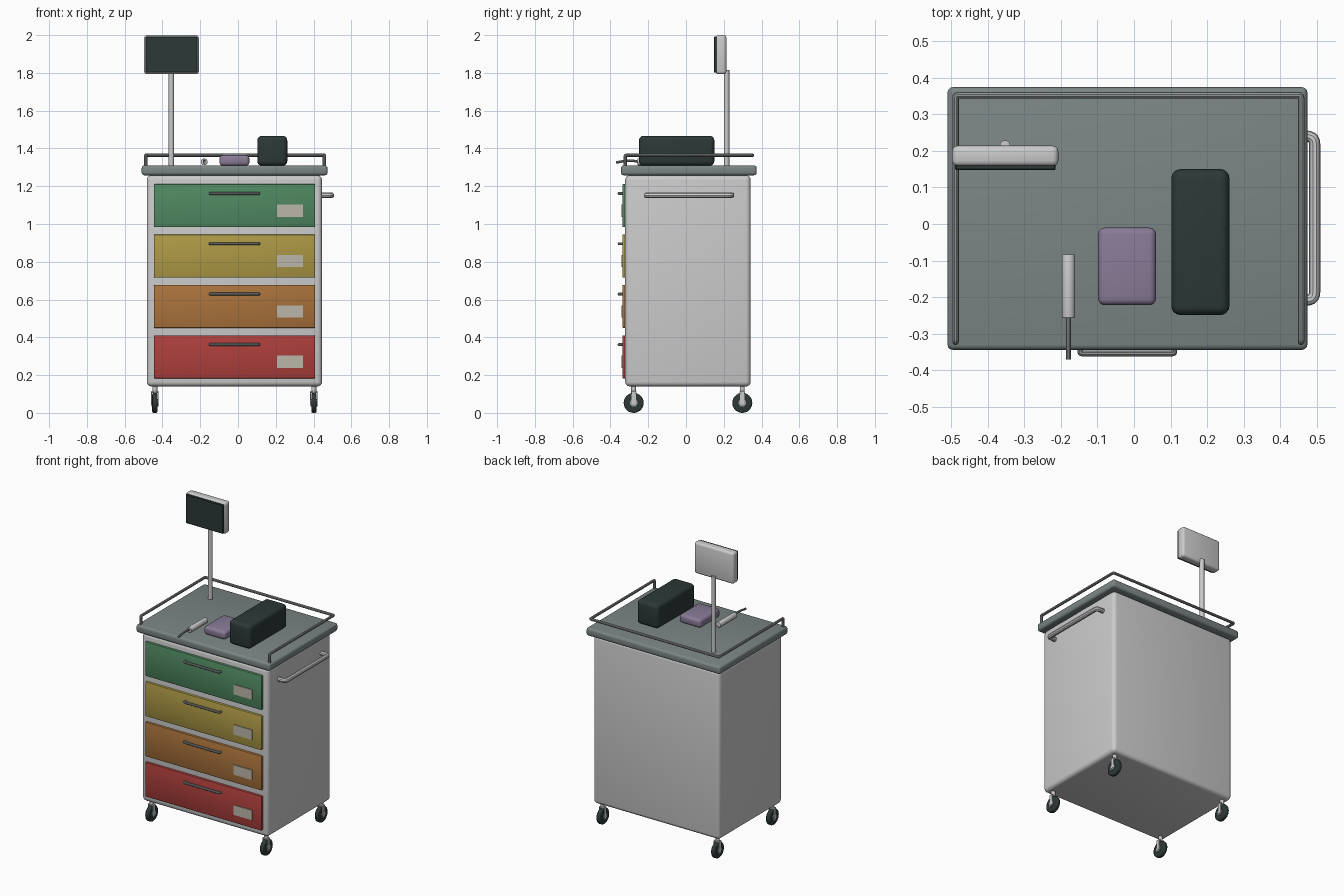
import bpy, math
from mathutils import Vector

if "Cube" in bpy.data.objects:
    bpy.data.objects.remove(bpy.data.objects["Cube"])


def material(name, rgb):
    m = bpy.data.materials.new(name)
    m.diffuse_color = (*rgb, 1)
    m.use_nodes = True
    m.node_tree.nodes["Principled BSDF"].inputs["Base Color"].default_value = m.diffuse_color
    return m


SHELL = None
TOP = material("slate", (0.20, 0.235, 0.235))
DARK = material("charcoal", (0.025, 0.04, 0.038))
PURPLE = material("purple", (0.25, 0.20, 0.31))
STEEL = material("steel", (0.30, 0.32, 0.32))
LABEL = material("label", (0.50, 0.47, 0.40))
COLOURS = [("red", (0.42, 0.05, 0.045)), ("orange", (0.40, 0.17, 0.045)),
           ("yellow", (0.42, 0.32, 0.06)), ("green", (0.08, 0.25, 0.12))]


def finish(ob, name, mat):
    ob.name = name
    if mat:
        ob.data.materials.clear()
        ob.data.materials.append(mat)
    bpy.ops.object.shade_smooth_by_angle(angle=math.radians(35))
    return ob


def box(name, x, y, z, mat=None, bevel=0.0, segs=3):
    """Rounded box from (min, max) ranges."""
    bpy.ops.mesh.primitive_cube_add(size=1, location=[(a + b) / 2 for a, b in (x, y, z)])
    ob = bpy.context.object
    ob.scale = [b - a for a, b in (x, y, z)]
    bpy.ops.object.transform_apply(location=False, rotation=False, scale=True)
    if bevel:
        mod = ob.modifiers.new("bevel", "BEVEL")
        mod.width, mod.segments = bevel, segs
        bpy.ops.object.modifier_apply(modifier="bevel")
    return finish(ob, name, mat)


def cylinder(name, centre, r, depth, axis="Z", mat=None, bevel=0.0, verts=24):
    rot = {"X": (0, math.pi / 2, 0), "Y": (math.pi / 2, 0, 0), "Z": (0, 0, 0)}[axis]
    bpy.ops.mesh.primitive_cylinder_add(vertices=verts, radius=r, depth=depth,
                                        location=centre, rotation=rot)
    ob = bpy.context.object
    if bevel:
        mod = ob.modifiers.new("bevel", "BEVEL")
        mod.width, mod.segments = bevel, 3
        mod.limit_method, mod.angle_limit = "ANGLE", math.radians(40)
        bpy.ops.object.modifier_apply(modifier="bevel")
    return finish(ob, name, mat)


def tube(name, points, r, mat=None, fillet=0.0):
    """Round tube along a path, with rounded corners."""
    pts = [Vector(p) for p in points]
    path = [pts[0]]
    for a, b, c in zip(pts, pts[1:], pts[2:]):
        if fillet:
            s, e = b + (a - b).normalized() * fillet, b + (c - b).normalized() * fillet
            path += [s * (1 - t) ** 2 + b * 2 * t * (1 - t) + e * t * t
                     for t in (0, 0.2, 0.4, 0.6, 0.8, 1)]
        else:
            path.append(b)
    path.append(pts[-1])
    cu = bpy.data.curves.new(name, "CURVE")
    cu.dimensions = "3D"
    cu.bevel_depth, cu.bevel_resolution, cu.use_fill_caps = r, 3, True
    sp = cu.splines.new("POLY")
    sp.points.add(len(path) - 1)
    for p, co in zip(sp.points, path):
        p.co = (*co, 1)
    ob = bpy.data.objects.new(name, cu)
    bpy.context.collection.objects.link(ob)
    bpy.ops.object.select_all(action="DESELECT")
    ob.select_set(True)
    bpy.context.view_layer.objects.active = ob
    bpy.ops.object.convert(target="MESH")
    return finish(bpy.context.object, name, mat)


# Cabinet and worktop
box("cabinet", (-0.483, 0.445), (-0.322, 0.342), (0.14, 1.258), SHELL, 0.025, 4)
box("worktop", (-0.51, 0.474), (-0.344, 0.374), (1.258, 1.31), TOP, 0.014)

# Guard rail: open at the front, with posts at the front ends
L, R, F, B, H = -0.488, 0.457, -0.322, 0.352, 1.364
tube("guard_rail", [(L, F, 1.30), (L, F, H), (L, B, H), (R, B, H), (R, F, H), (R, F, 1.30)],
     0.009, STEEL, 0.008)

# Drawers with pull and label
for i, (colour, rgb) in enumerate(COLOURS):
    z = 0.183 + 0.2667 * i
    box(f"drawer_{colour}", (-0.446, 0.408), (-0.337, -0.31), (z, z + 0.228),
        material(colour, rgb), 0.005, 2)
    box(f"label_{colour}", (0.206, 0.343), (-0.342, -0.33), (z + 0.055, z + 0.12), LABEL)
    zh = z + 0.179
    tube(f"pull_{colour}", [(-0.147, -0.33, zh), (-0.147, -0.354, zh),
                            (0.110, -0.354, zh), (0.110, -0.33, zh)], 0.008, STEEL, 0.006)

# Push handle on the right side
tube("push_handle", [(0.435, -0.208, 1.152), (0.494, -0.208, 1.152),
                     (0.494, 0.24, 1.152), (0.435, 0.24, 1.152)], 0.0155, SHELL, 0.022)

# Casters
for x, sx in ((-0.44, "left"), (0.402, "right")):
    for y, sy in ((-0.277, "front"), (0.298, "back")):
        n = f"{sy}_{sx}"
        cylinder(f"wheel_{n}", (x, y, 0.053), 0.053, 0.028, "X", DARK, 0.008, 32)
        cylinder(f"hub_{n}", (x, y, 0.053), 0.02, 0.036, "X", STEEL)
        cylinder(f"stem_{n}", (x, y, 0.128), 0.013, 0.045, "Z", SHELL)
        box(f"fork_bridge_{n}", (x - 0.02, x + 0.02), (y - 0.014, y + 0.014),
            (0.106, 0.115), SHELL, 0.002, 1)
        for s in (-1, 1):
            box(f"fork_arm_{n}", (x + s * 0.018 - 0.002, x + s * 0.018 + 0.002),
                (y - 0.012, y + 0.012), (0.045, 0.112), SHELL)

# Monitor on its pole
cylinder("monitor_pole", (-0.353, 0.215, 1.56), 0.014, 0.51, "Z", SHELL)
box("monitor_case", (-0.497, -0.207), (0.158, 0.214), (1.793, 2.0), SHELL, 0.015)
box("monitor_screen", (-0.489, -0.214), (0.148, 0.17), (1.801, 1.992), DARK, 0.003, 1)

# Items on the worktop
box("equipment_case", (0.102, 0.261), (-0.249, 0.15), (1.308, 1.467), DARK, 0.025, 4)
box("pouch", (-0.098, 0.06), (-0.222, -0.01), (1.308, 1.364), PURPLE, 0.018, 4)
cylinder("scope_grip", (-0.179, -0.17, 1.329), 0.018, 0.174, "Y", SHELL, 0.003)
tube("scope_blade", [(-0.179, -0.25, 1.329), (-0.179, -0.28, 1.335), (-0.179, -0.32, 1.334),
                     (-0.179, -0.37, 1.326)], 0.007, STEEL)
